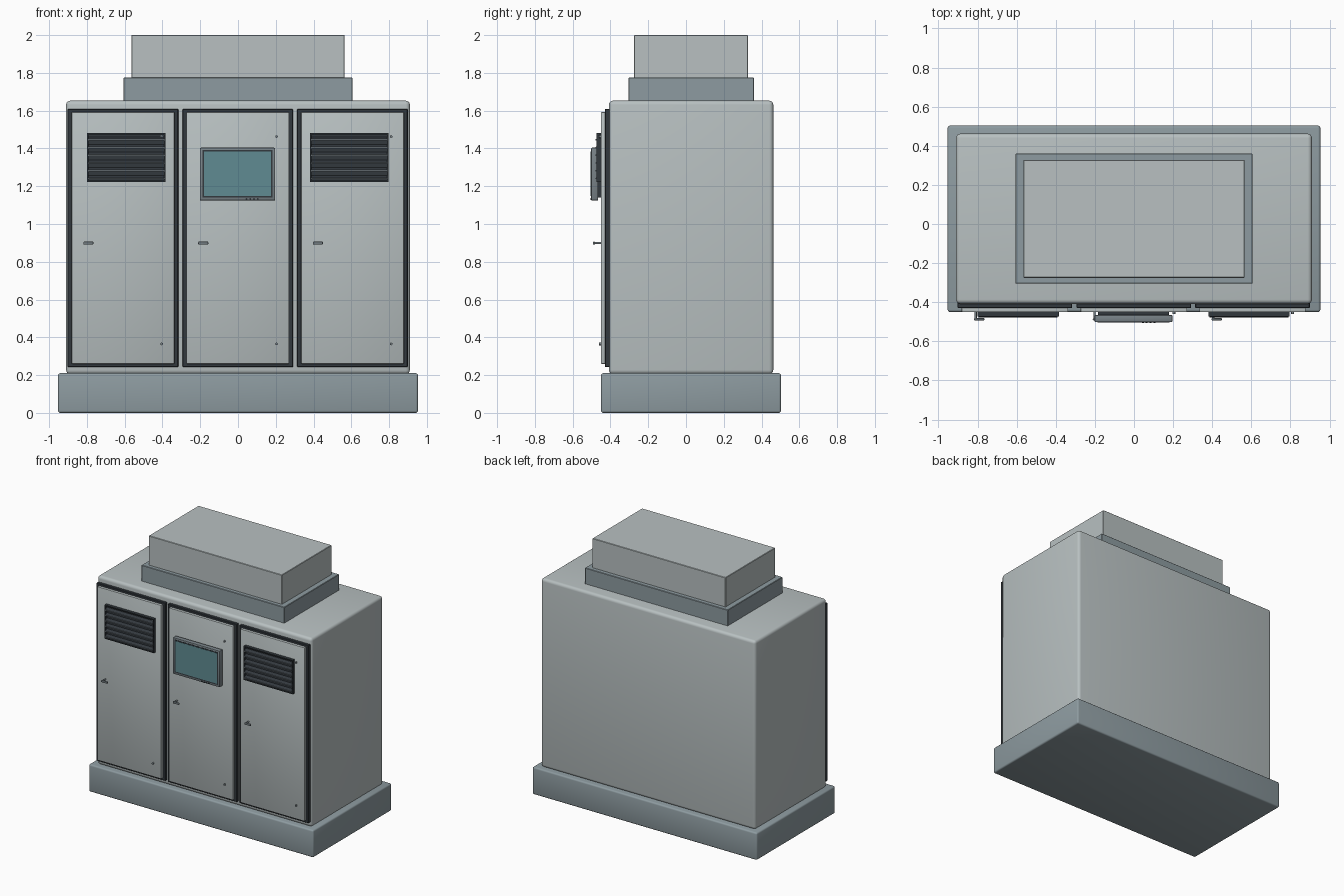
import bpy, bmesh, math
from mathutils import Matrix, Vector

if "Cube" in bpy.data.objects:
    bpy.data.objects.remove(bpy.data.objects["Cube"])


def material(name, rgb):
    m = bpy.data.materials.new(name)
    m.diffuse_color = (*rgb, 1)
    m.use_nodes = True
    m.node_tree.nodes["Principled BSDF"].inputs["Base Color"].default_value = m.diffuse_color
    return m


LIGHT = material("light grey paint", (0.48, 0.53, 0.535))
BLUE_GREY = material("blue grey paint", (0.27, 0.33, 0.355))
DARK = material("dark rubber", (0.032, 0.04, 0.048))
METAL = material("mid grey metal", (0.19, 0.225, 0.245))
TEAL = material("teal screen", (0.115, 0.26, 0.29))


def finish(bm, name, mat):
    me = bpy.data.meshes.new(name)
    bm.to_mesh(me)
    bm.free()
    me.materials.append(mat)
    ob = bpy.data.objects.new(name, me)
    bpy.context.collection.objects.link(ob)
    bpy.ops.object.select_all(action='DESELECT')
    ob.select_set(True)
    bpy.context.view_layer.objects.active = ob
    bpy.ops.object.shade_smooth_by_angle(angle=math.radians(35))
    return ob


def box(name, x, y, z, mat, bevel=0.0, segments=3, tilt=0.0):
    """Box from (min, max) ranges, optionally rounded and tilted about x."""
    lo, hi = Vector((x[0], y[0], z[0])), Vector((x[1], y[1], z[1]))
    bm = bmesh.new()
    bmesh.ops.create_cube(bm, size=1)
    bmesh.ops.scale(bm, vec=hi - lo, verts=bm.verts)
    if bevel:
        bmesh.ops.bevel(bm, geom=bm.edges[:], offset=bevel, segments=segments,
                        profile=0.5, affect='EDGES')
    bmesh.ops.transform(bm, matrix=Matrix.Translation((lo + hi) / 2)
                        @ Matrix.Rotation(tilt, 4, 'X'), verts=bm.verts)
    return finish(bm, name, mat)


def rod(name, x, z, y0, y1, r, mat):
    """Cylinder along y."""
    bm = bmesh.new()
    bmesh.ops.create_cone(bm, cap_ends=True, segments=16, radius1=r, radius2=r,
                          depth=y1 - y0,
                          matrix=Matrix.Translation((x, (y0 + y1) / 2, z))
                          @ Matrix.Rotation(math.pi / 2, 4, 'X'))
    return finish(bm, name, mat)


# Cabinet shell, plinth and roof unit
box("base_plinth", (-0.953, 0.953), (-0.45, 0.503), (0, 0.21), BLUE_GREY, 0.012)
box("cabinet_body", (-0.91, 0.91), (-0.408, 0.462), (0.205, 1.653), LIGHT, 0.022, 4)
box("roof_collar", (-0.606, 0.606), (-0.305, 0.36), (1.64, 1.775), BLUE_GREY, 0.003, 1)
box("roof_unit", (-0.565, 0.565), (-0.275, 0.328), (1.77, 2.0), LIGHT, 0.003, 1)

# Three doors with seal, handle and screws
for side, cx in (("left", -0.609), ("middle", -0.001), ("right", 0.606)):
    box(side + "_door_seal", (cx - 0.293, cx + 0.293), (-0.43, -0.40),
        (0.243, 1.608), DARK, 0.003, 1)
    box(side + "_door", (cx - 0.272, cx + 0.272), (-0.45, -0.425),
        (0.26, 1.592), LIGHT, 0.004, 2)
    hx = cx - 0.183
    rod(side + "_handle_post", hx - 0.018, 0.899, -0.485, -0.445, 0.006, METAL)
    box(side + "_handle_lever", (hx - 0.027, hx + 0.027), (-0.493, -0.481),
        (0.891, 0.907), METAL, 0.005, 2)
    for tag, z in (("lower", 0.365), ("upper", 1.463)):
        rod(f"{side}_{tag}_screw", cx + 0.205, z, -0.46, -0.445, 0.007, METAL)

# Louvred vents on the outer doors
for side, cx in (("left", -0.592), ("right", 0.588)):
    x = (cx - 0.208, cx + 0.208)
    box(side + "_vent_back", x, (-0.459, -0.448), (1.222, 1.482), DARK)
    for i in range(6):
        z = 1.247 + i * 0.041
        inner = (x[0] + 0.006, x[1] - 0.006)
        box(f"{side}_vent_slat_{i + 1}", inner, (-0.478, -0.455),
            (z - 0.004, z + 0.004), DARK, tilt=math.radians(35))
        box(f"{side}_vent_lip_{i + 1}", inner, (-0.479, -0.474),
            (z - 0.010, z - 0.003), METAL)
    for k, (a, b) in enumerate(((x[0], x[0] + 0.008), (x[1] - 0.008, x[1]))):
        box(f"{side}_vent_side_{k + 1}", (a, b), (-0.473, -0.455), (1.222, 1.482), DARK)
    box(side + "_vent_top", x, (-0.473, -0.455), (1.474, 1.482), DARK)
    box(side + "_vent_bottom", x, (-0.473, -0.455), (1.222, 1.23), DARK)

# Control panel on the middle door
box("panel_mount", (-0.185, 0.18), (-0.47, -0.445), (1.14, 1.39), DARK)
box("panel_housing", (-0.202, 0.197), (-0.502, -0.465), (1.124, 1.404), METAL, 0.006, 2)
box("panel_bezel", (-0.187, 0.182), (-0.5035, -0.495), (1.141, 1.391), DARK)
box("panel_screen", (-0.179, 0.174), (-0.505, -0.498), (1.149, 1.383), TEAL)
for i in range(4):
    rod(f"panel_button_{i + 1}", 0.045 + i * 0.02, 1.1325, -0.506, -0.495, 0.005, DARK)
